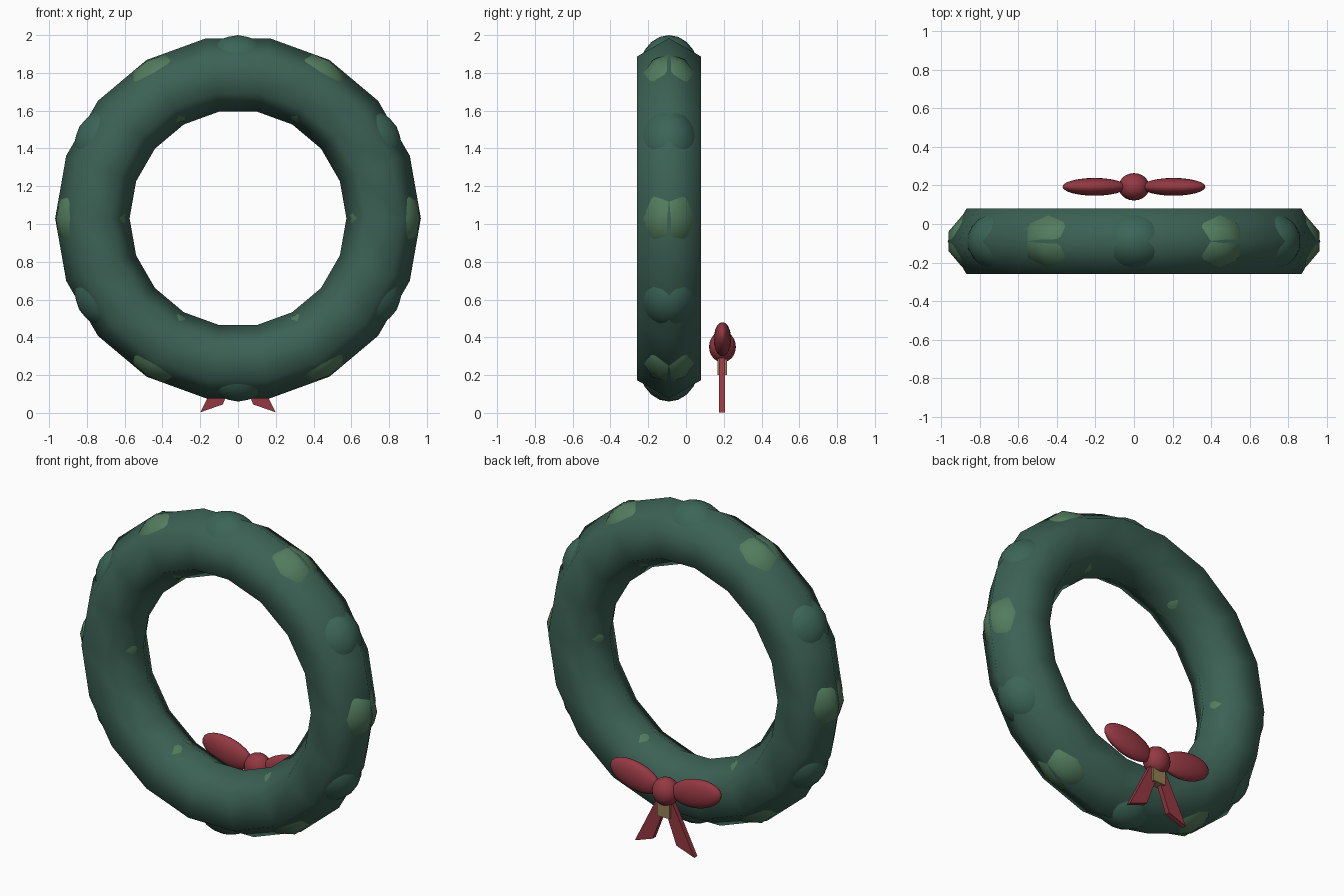
import bpy, math
from mathutils import Matrix

if "Cube" in bpy.data.objects:
    bpy.data.objects.remove(bpy.data.objects["Cube"])

CY, CZ, RING = -0.09, 1.03, 0.771   # ring centre and major radius


def mat(name, rgb):
    m = bpy.data.materials.new(name)
    m.diffuse_color = (*rgb, 1)
    m.use_nodes = True
    m.node_tree.nodes["Principled BSDF"].inputs["Base Color"].default_value = m.diffuse_color
    return m


GREEN = mat("pine_green", (0.045, 0.12, 0.088))
DARK = mat("leaf_green", (0.045, 0.13, 0.095))
LIGHT = mat("pale_green", (0.085, 0.2, 0.11))
RED = mat("ribbon_red", (0.30, 0.04, 0.055))
GOLD = mat("tag_gold", (0.30, 0.22, 0.09))


def finish(name, material, smooth=True):
    ob = bpy.context.object
    ob.name = name
    ob.data.materials.append(material)
    if smooth:
        bpy.ops.object.shade_smooth()
    return ob


def prism(name, pts, y0, y1, material):
    n = len(pts)
    verts = [(x, y, z) for y in (y0, y1) for x, z in pts]
    faces = [tuple(range(n)), tuple(range(2 * n - 1, n - 1, -1))]
    faces += [(i, i + n, (i + 1) % n + n, (i + 1) % n) for i in range(n)]
    if sum(a[0] * b[1] - b[0] * a[1] for a, b in zip(pts, pts[1:] + pts[:1])) < 0:
        faces = [f[::-1] for f in faces]
    me = bpy.data.meshes.new(name)
    me.from_pydata(verts, [], faces)
    me.materials.append(material)
    bpy.context.collection.objects.link(bpy.data.objects.new(name, me))


# wreath ring: 18 segments, hexagonal section
bpy.ops.mesh.primitive_torus_add(major_segments=18, minor_segments=6, major_radius=RING,
                                 minor_radius=0.197, location=(0, CY, CZ),
                                 rotation=(math.pi / 2, 0, 0))
finish("wreath_ring", GREEN)

# foliage clumps poking through the ring, alternating in colour
for i in range(12):
    a = math.radians(30 * i)
    pale = i % 2 == 0
    r = RING + 0.006
    bpy.ops.mesh.primitive_ico_sphere_add(
        subdivisions=2 if pale else 3, radius=1,
        location=(r * math.cos(a), CY, CZ + r * math.sin(a)), rotation=(0, -a, 0))
    ob = finish("foliage_clump", LIGHT if pale else DARK)
    ob.scale = (0.195, 0.166, 0.2) if pale else (0.193, 0.16, 0.195)

# bow loops, mirrored
for s in (-1, 1):
    bpy.ops.mesh.primitive_uv_sphere_add(segments=24, ring_count=12, radius=1,
                                         location=(s * 0.205, 0.193, 0.39),
                                         rotation=(0, -s * math.radians(12), 0))
    finish("bow_loop", RED).scale = (0.17, 0.046, 0.085)

# bow knot
bpy.ops.mesh.primitive_uv_sphere_add(segments=24, ring_count=12, radius=1,
                                     location=(0, 0.193, 0.35))
finish("bow_knot", RED).scale = (0.08, 0.071, 0.082)

# ribbon tails with slanted ends, mirrored
for s in (-1, 1):
    prism("ribbon_tail", [(s * x, z) for x, z in
                          [(0.05, 0.30), (0.2, 0.003), (0.08, 0.045), (-0.01, 0.28)]],
          0.176, 0.206, RED)

# small tag under the knot
prism("knot_tag", [(-0.042, 0.2), (0.042, 0.2), (0.042, 0.3), (-0.042, 0.3)],
      0.166, 0.218, GOLD)
